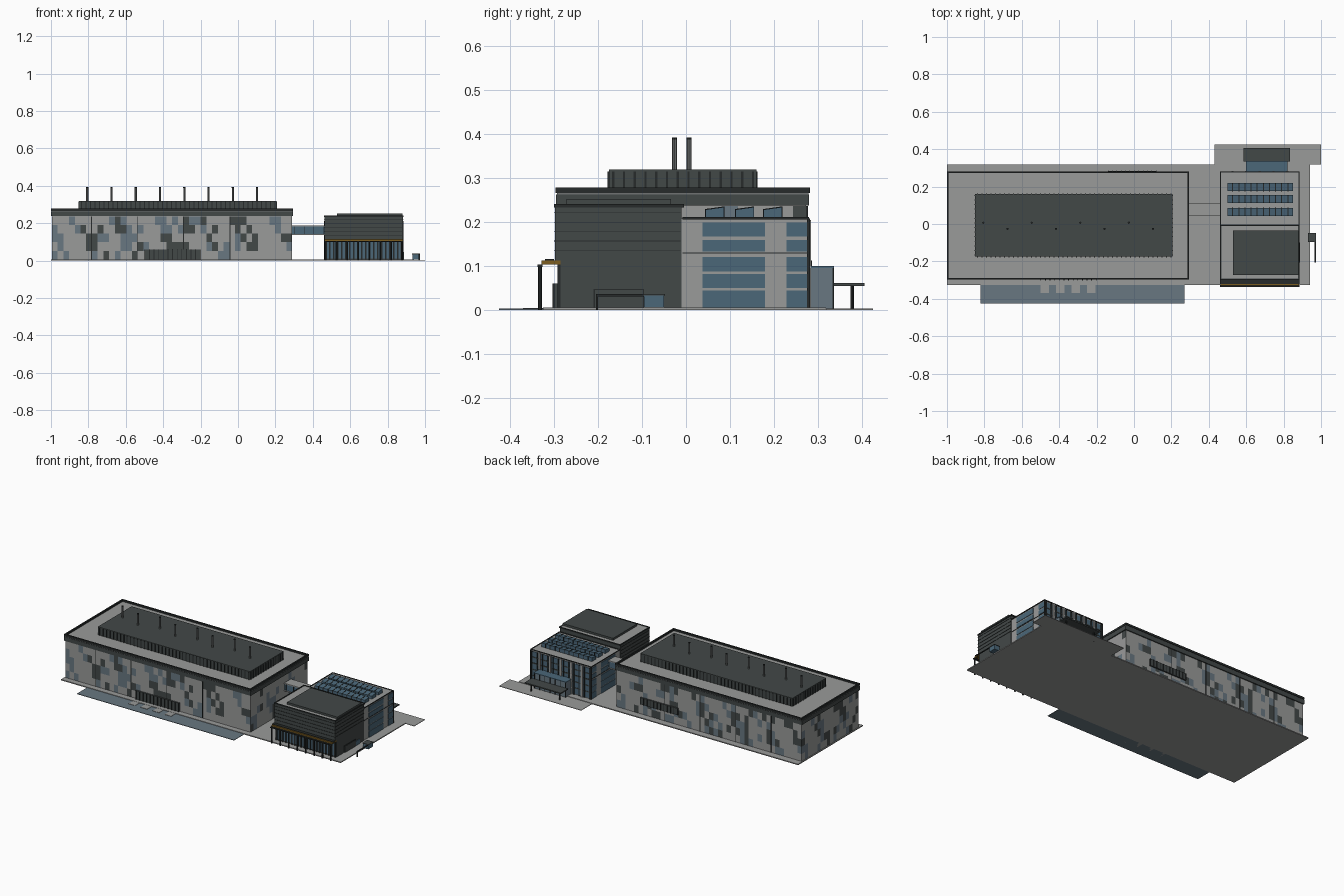
import bpy, bmesh, random
from mathutils import Vector

random.seed(11)
if "Cube" in bpy.data.objects:
    bpy.data.objects.remove(bpy.data.objects["Cube"], do_unlink=True)


def material(name, rgb):
    m = bpy.data.materials.new(name)
    m.use_nodes = True
    m.diffuse_color = (*rgb, 1)
    m.node_tree.nodes["Principled BSDF"].inputs["Base Color"].default_value = (*rgb, 1)
    return m


LIGHT = material("light concrete", (0.32, 0.325, 0.32))
DARK = material("charcoal metal", (0.055, 0.065, 0.064))
BLACK = material("black trim", (0.02, 0.024, 0.024))
GLASS = material("blue glass", (0.07, 0.135, 0.19))
SLATE = material("slate blue panel", (0.14, 0.185, 0.22))
GOLD = material("ochre soffit", (0.2, 0.11, 0.015))
STEEL = material("grey steel", (0.16, 0.17, 0.17))


def finish(name, bm, *mats):
    mesh = bpy.data.meshes.new(name)
    bm.to_mesh(mesh)
    bm.free()
    for m in mats:
        mesh.materials.append(m)
    ob = bpy.data.objects.new(name, mesh)
    bpy.context.collection.objects.link(ob)
    return ob


def add_box(bm, x, y, z):
    """Add a box given (min, max) pairs."""
    vs = bmesh.ops.create_cube(bm, size=1)["verts"]
    for v in vs:
        v.co = Vector([(a + b) / 2 + c * (b - a) for (a, b), c in zip((x, y, z), v.co)])


def boxes(name, mat, *parts):
    bm = bmesh.new()
    for p in parts:
        add_box(bm, *p)
    return finish(name, bm, mat)


def rim(name, mat, x, y, z, t):
    """Rectangular parapet ring of thickness t."""
    (a, b), (c, d) = x, y
    return boxes(name, mat, (x, (c, c + t), z), (x, (d - t, d), z),
                 ((a, a + t), y, z), ((b - t, b), y, z))


def tubes(name, mat, points, radius, z):
    bm = bmesh.new()
    for x, y in points:
        vs = bmesh.ops.create_cone(bm, cap_ends=True, segments=8, radius1=radius,
                                   radius2=radius, depth=z[1] - z[0])["verts"]
        bmesh.ops.translate(bm, verts=vs, vec=(x, y, sum(z) / 2))
    return finish(name, bm, mat)


def steps(start, end, count):
    return [start + (end - start) * i / (count - 1) for i in range(count)]


def panel_wall(name, start, end, z, cols, rows):
    """Wall of staggered panels in three colours, drifting diagonally."""
    bm = bmesh.new()
    a, b = Vector(start), Vector(end)
    h = (z[1] - z[0]) / rows
    for r in range(rows):
        phase = random.uniform(0, 1)
        for c in range(cols):
            p, q = a.lerp(b, c / cols), a.lerp(b, (c + 1) / cols)
            zs = (z[0] + r * h, z[0] + (r + 1) * h)
            f = bm.faces.new([bm.verts.new((v.x, v.y, k)) for v, k in
                              ((p, zs[0]), (q, zs[0]), (q, zs[1]), (p, zs[1]))])
            band = (c + r + phase) % 7
            pick = random.random()
            if band < 3:
                f.material_index = 1 if pick < 0.36 else 2 if pick < 0.72 else 0
            else:
                f.material_index = 1 if pick < 0.06 else 2 if pick < 0.16 else 0
    return finish(name, bm, LIGHT, DARK, SLATE)


# Ground slabs and pool
boxes("ground_slab", LIGHT, ((-1, 0.94), (-0.325, 0.318), (0, 0.006)))
boxes("rear_paving", LIGHT, ((0.43, 1), (0.318, 0.425), (0, 0.003)))
boxes("front_pool", SLATE, ((-0.82, 0.27), (-0.425, -0.325), (0, 0.003)))

# Main hall
HX, HY = (-0.995, 0.29), (-0.29, 0.275)
boxes("hall_core", LIGHT, ((-0.993, 0.288), (-0.288, 0.273), (0.006, 0.268)))
WZ = (0.006, 0.236)
panel_wall("hall_front_panels", (HX[0], HY[0], 0), (HX[1], HY[0], 0), WZ, 42, 5)
panel_wall("hall_right_panels", (HX[1], HY[0], 0), (HX[1], HY[1], 0), WZ, 18, 5)
panel_wall("hall_back_panels", (HX[1], HY[1], 0), (HX[0], HY[1], 0), WZ, 42, 5)
panel_wall("hall_left_panels", (HX[0], HY[1], 0), (HX[0], HY[0], 0), WZ, 18, 5)
boxes("wall_joints", BLACK,
      *[((x, x + 0.004), (HY[0] - 0.002, HY[1] + 0.002), WZ) for x in (-0.785, -0.54, -0.293, -0.045)])
rim("cornice_band", DARK, (-1, 0.295), (-0.295, 0.28), (0.237, 0.262), 0.008)
rim("cornice_line", STEEL, (-0.998, 0.293), (-0.293, 0.278), (0.262, 0.266), 0.008)
rim("roof_parapet", BLACK, (-1, 0.295), (-0.297, 0.282), (0.266, 0.279), 0.009)

# Rooftop plant room with ribbed sides and flues
PX, PY = (-0.85, 0.205), (-0.175, 0.16)
boxes("plant_room", DARK, (PX, PY, (0.265, 0.319)))
ribs = [((x, x + 0.005), (PY[0] - 0.003, PY[1] + 0.003), (0.268, 0.315)) for x in steps(-0.84, 0.195, 44)]
ribs += [((PX[0] - 0.003, PX[1] + 0.003), (y, y + 0.005), (0.268, 0.315)) for y in steps(-0.168, 0.15, 14)]
boxes("plant_ribs", BLACK, *ribs)
tubes("roof_flues", STEEL, [(x, 0.007 if i % 2 == 0 else -0.026)
                            for i, x in enumerate(steps(-0.806, 0.102, 8))], 0.0055, (0.318, 0.388))
tubes("flue_caps", BLACK, [(x, 0.007 if i % 2 == 0 else -0.026)
                           for i, x in enumerate(steps(-0.806, 0.102, 8))], 0.006, (0.388, 0.392))

# Louvred openings on the hall
boxes("front_louvre", DARK, ((-0.5, -0.2), (-0.298, -0.288), (0.006, 0.06)))
boxes("front_louvre_fins", BLACK,
      *[((x, x + 0.004), (-0.303, -0.297), (0.006, 0.06)) for x in steps(-0.5, -0.204, 13)])
boxes("front_paths", LIGHT, *[((x, x + 0.045), (-0.37, -0.32), (0, 0.005)) for x in steps(-0.5, -0.25, 4)])
boxes("rear_louvre", DARK, ((-0.14, 0.12), (0.272, 0.283), (0.07, 0.112)))
boxes("rear_louvre_fins", BLACK,
      *[((x, x + 0.003), (0.282, 0.286), (0.07, 0.112)) for x in steps(-0.14, 0.117, 12)])

# Glazed link bridge
boxes("bridge_glass", GLASS, ((0.288, 0.467), (0.046, 0.108), (0.142, 0.182)))
boxes("bridge_slabs", LIGHT, *[((0.288, 0.467), (0.043, 0.111), z) for z in ((0.137, 0.143), (0.181, 0.187))])
boxes("bridge_mullions", BLACK, *[((x, x + 0.003), (0.044, 0.11), (0.142, 0.182)) for x in steps(0.3, 0.455, 4)])

# Dark front block of the annex
boxes("annex_block", DARK, ((0.463, 0.882), (-0.298, -0.01), (0.113, 0.237)),
      ((0.463, 0.882), (-0.285, -0.01), (0.006, 0.113)))
boxes("annex_roof", LIGHT, ((0.468, 0.877), (-0.292, -0.012), (0.236, 0.239)))
rim("annex_parapet", BLACK, (0.46, 0.885), (-0.3, -0.005), (0.233, 0.241), 0.006)
boxes("annex_roof_pad", DARK, ((0.53, 0.88), (-0.272, -0.034), (0.238, 0.252)))
boxes("cladding_lines", BLACK, *[((0.461, 0.884), (-0.3, -0.012), (z, z + 0.0015)) for z in steps(0.135, 0.22, 5)])
boxes("side_door", BLACK, ((0.88, 0.885), (-0.21, -0.095), (0.006, 0.048)))
boxes("side_door_leaf", DARK, ((0.88, 0.887), (-0.207, -0.098), (0.006, 0.045)))
boxes("side_window", GLASS, ((0.88, 0.886), (-0.094, -0.055), (0.006, 0.034)))

# Front canopy with colonnade
boxes("canopy_soffit", GOLD, ((0.463, 0.882), (-0.328, -0.285), (0.103, 0.113)))
boxes("canopy_edge", BLACK, ((0.46, 0.885), (-0.338, -0.326), (0.098, 0.104)),
      ((0.46, 0.885), (-0.32, -0.3), (0.112, 0.116)))
boxes("front_glazing", GLASS, ((0.475, 0.87), (-0.288, -0.28), (0.012, 0.1)))
boxes("front_mullions", BLACK, *[((x, x + 0.009), (-0.292, -0.28), (0.006, 0.103)) for x in steps(0.465, 0.871, 20)])
tubes("canopy_columns", BLACK, [(x, -0.332) for x in steps(0.468, 0.877, 8)], 0.0045, (0, 0.1))

# Light rear block of the annex, windows on both sides
boxes("rear_block", LIGHT, ((0.465, 0.88), (-0.01, 0.275), (0.006, 0.208)))
rim("rear_block_trim", BLACK, (0.461, 0.884), (-0.008, 0.28), (0.206, 0.211), 0.005)
boxes("floor_line", BLACK, ((0.463, 0.882), (-0.008, 0.278), (0.128, 0.131)))
bays = ((0.038, 0.18), (0.228, 0.275))
floors = ((0.006, 0.044), (0.05, 0.082), (0.088, 0.121), (0.133, 0.159), (0.167, 0.199))
boxes("side_windows", GLASS, *[((0.462, 0.883), y, z) for y in bays for z in floors])
boxes("corner_posts", BLACK, *[(x, (0.275, 0.282), (0.006, 0.208)) for x in ((0.461, 0.467), (0.878, 0.884))])

# Rear curtain wall
boxes("rear_glass", GLASS, ((0.475, 0.87), (0.27, 0.278), (0.01, 0.198)))
boxes("rear_transoms", DARK, *[((0.47, 0.875), (0.27, 0.28), (z, z + 0.006)) for z in (0.045, 0.083, 0.122, 0.16)])
boxes("rear_mullions", BLACK, *[((x, x + 0.006), (0.27, 0.282), (0.006, 0.2)) for x in steps(0.47, 0.869, 12)])
boxes("rear_pilasters", LIGHT, *[((x, x + 0.012), (0.27, 0.284), (0.006, 0.205)) for x in steps(0.52, 0.813, 5)])

# Tilted roof skylights with dark bars
for i, y in enumerate((0.065, 0.133, 0.197)):
    sky = boxes(f"skylight_{i + 1}", GLASS, ((0.5, 0.85), (y - 0.021, y + 0.021), (0.21, 0.231)))
    bars = boxes(f"skylight_bars_{i + 1}", BLACK,
                 *[((x, x + 0.005), (y - 0.022, y + 0.022), (0.21, 0.2325)) for x in steps(0.525, 0.82, 10)])
    for ob in (sky, bars):
        for v in ob.data.vertices:
            if v.co.z > 0.22:
                v.co.z += (v.co.y - y) * 0.14

# Rear entrance lobby and canopy
boxes("lobby", SLATE, ((0.6, 0.82), (0.275, 0.333), (0.003, 0.097)))
boxes("lobby_roof", GLASS, ((0.598, 0.822), (0.275, 0.336), (0.096, 0.1)))
boxes("lobby_mullions", BLACK, *[((x, x + 0.004), (0.33, 0.336), (0.003, 0.097)) for x in steps(0.6, 0.816, 7)])
boxes("entrance_canopy", DARK, ((0.585, 0.835), (0.335, 0.406), (0.055, 0.062)))
tubes("entrance_posts", BLACK, [(x, 0.378) for x in (0.61, 0.81)], 0.004, (0, 0.056))

# Small side kiosk with bent rail
boxes("kiosk", GLASS, ((0.932, 0.97), (-0.095, -0.05), (0.006, 0.034)))
boxes("kiosk_roof", DARK, ((0.93, 0.972), (-0.097, -0.048), (0.033, 0.037)))
boxes("kiosk_rail", BLACK, ((0.966, 0.972), (-0.205, -0.095), (0.031, 0.036)),
      ((0.966, 0.972), (-0.205, -0.2), (0, 0.036)))
